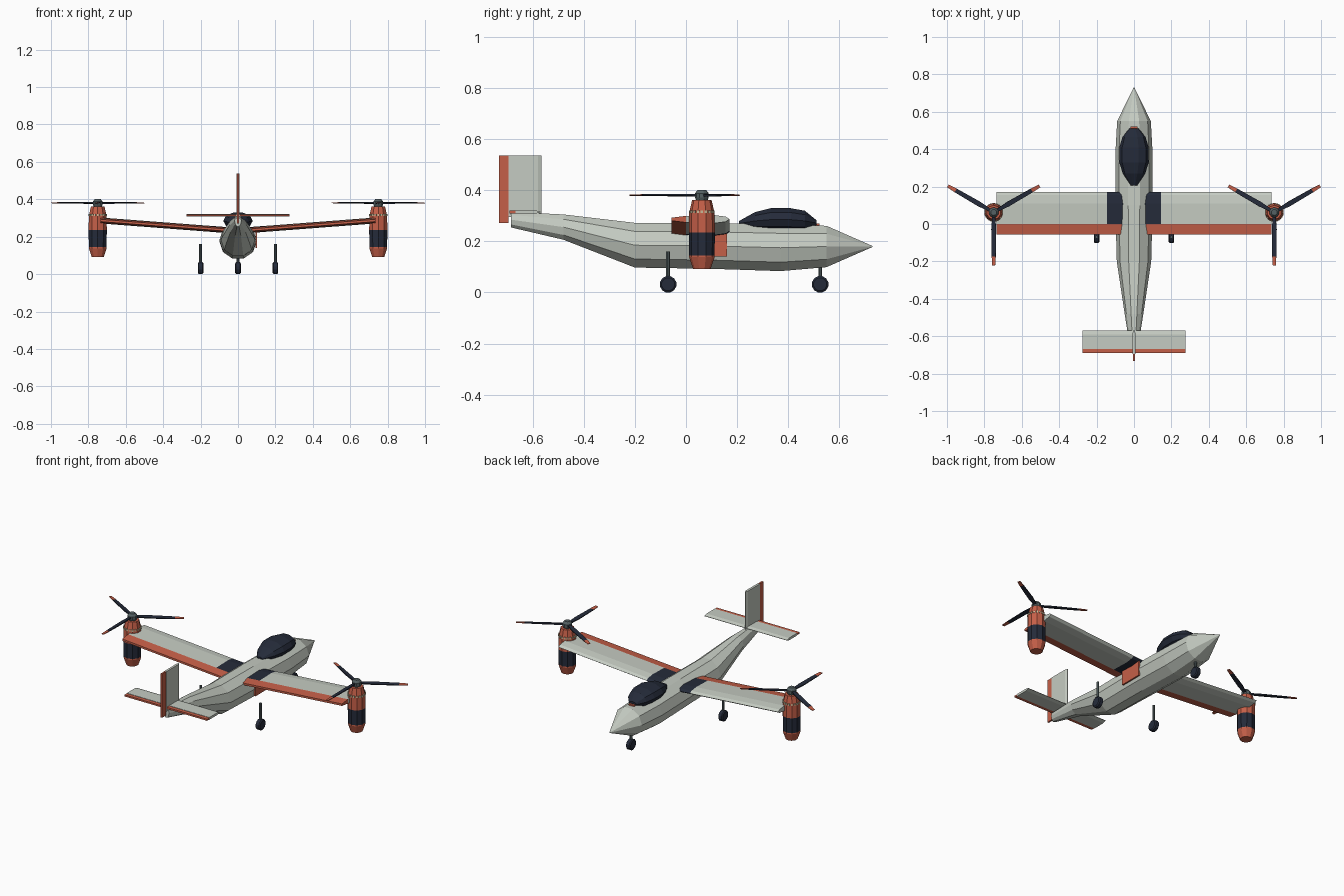
import bpy, bmesh, math
from mathutils import Matrix, Vector

if "Cube" in bpy.data.objects:
    bpy.data.objects.remove(bpy.data.objects["Cube"])


def material(name, rgb):
    m = bpy.data.materials.new(name)
    m.diffuse_color = (*rgb, 1)
    m.use_nodes = True
    m.node_tree.nodes["Principled BSDF"].inputs["Base Color"].default_value = m.diffuse_color
    return m


GREY = material("pale grey", (0.56, 0.60, 0.54))
RED = material("brick red", (0.56, 0.115, 0.065))
NAVY = material("dark navy", (0.018, 0.024, 0.042))
STEEL = material("steel grey", (0.09, 0.12, 0.125))
TAN = material("tan", (0.58, 0.50, 0.32))


def finish(name, bm, mats, rule=None):
    """Turn a bmesh into an object; rule(face centre) picks the material."""
    bmesh.ops.recalc_face_normals(bm, faces=bm.faces[:])
    if rule:
        for f in bm.faces:
            f.material_index = rule(f.calc_center_median())
    me = bpy.data.meshes.new(name)
    bm.to_mesh(me)
    bm.free()
    for m in mats:
        me.materials.append(m)
    ob = bpy.data.objects.new(name, me)
    bpy.context.collection.objects.link(ob)
    return ob


def loft(name, rings, mats, rule=None):
    """Skin a list of equal-length point rings and cap both ends."""
    bm = bmesh.new()
    rows = [[bm.verts.new(p) for p in r] for r in rings]
    n = len(rows[0])
    for a, b in zip(rows, rows[1:]):
        for i in range(n):
            j = (i + 1) % n
            bm.faces.new((a[i], a[j], b[j], b[i]))
    bm.faces.new(rows[0])
    bm.faces.new(rows[-1])
    return finish(name, bm, mats, rule)


def circle(n, off=0.0):
    return [(math.cos(off + math.tau * i / n), math.sin(off + math.tau * i / n)) for i in range(n)]


def body(name, stations, n, mat):
    """Loft along y from (y, centre z, half width, half height)."""
    return loft(name, [[(c * rx, y, zc + s * rz) for c, s in circle(n)]
                       for y, zc, rx, rz in stations], [mat])


def lathe(name, x, y, profile, n, mats, rule=None):
    """Upright turned part from (radius, z) pairs."""
    return loft(name, [[(x + c * r, y + s * r, z) for c, s in circle(n, math.pi / n)]
                       for r, z in profile], mats, rule)


def box(name, lo, hi, mat):
    rings = [[(x, lo[1], lo[2]), (x, hi[1], lo[2]), (x, hi[1], hi[2]), (x, lo[1], hi[2])]
             for x in (lo[0], hi[0])]
    return loft(name, rings, [mat])


# Fuselage and canopy
body("fuselage", [(-0.685, 0.285, 0.018, 0.032), (-0.48, 0.256, 0.05, 0.052),
                  (-0.2, 0.185, 0.092, 0.092), (0.1, 0.182, 0.1, 0.094),
                  (0.37, 0.175, 0.1, 0.096), (0.55, 0.18, 0.09, 0.085),
                  (0.73, 0.18, 0.002, 0.002)], 10, GREY)
body("canopy", [(0.207, 0.27, 0.018, 0.01), (0.27, 0.28, 0.06, 0.036),
                (0.33, 0.285, 0.079, 0.047), (0.41, 0.285, 0.078, 0.047),
                (0.465, 0.28, 0.062, 0.042), (0.51, 0.272, 0.025, 0.012)], 10, NAVY)
box("canopy_front_trim", (-0.018, 0.505, 0.262), (0.018, 0.522, 0.27), RED)

# Side door: thin plate lying on the right flank
box("side_door", (0.093, 0.02, 0.14), (0.102, 0.16, 0.23), RED)

# Wings: airfoil with red trailing strip and navy root panel
AIRFOIL = [(-0.056, -0.006), (0.0, -0.013), (0.11, -0.016), (0.155, -0.01), (0.17, 0.0),
           (0.155, 0.01), (0.11, 0.016), (0.0, 0.013), (-0.056, 0.006)]


def wing_rule(c):
    if c.y < 0.0:
        return 1
    return 2 if abs(c.x) < 0.145 and abs(c.x) > 0.01 else 0


for side, word in ((-1, "left"), (1, "right")):
    def wing_section(x):
        return [(side * x, y, 0.231 + 0.076 * x + dz) for y, dz in AIRFOIL]

    bm = bmesh.new()
    rows = [[bm.verts.new(p) for p in wing_section(x)] for x in (0.0, 0.145, 0.735)]
    n = len(AIRFOIL)
    for a, b in zip(rows, rows[1:]):
        for i in range(n):
            j = (i + 1) % n
            bm.faces.new((a[i], a[j], b[j], b[i]))
    for r in (rows[0], rows[-1]):           # end caps split at the strip hinge
        bm.faces.new((r[0], r[1], r[7], r[8]))
        bm.faces.new(r[1:8])
    finish(word + "_wing", bm, [GREY, RED, NAVY], wing_rule)

    # Engine nacelle with a navy band
    X, Y = side * 0.75, 0.062
    lathe(word + "_nacelle", X, Y,
          [(0.034, 0.092), (0.05, 0.138), (0.05, 0.145), (0.051, 0.235), (0.05, 0.31), (0.038, 0.362)],
          10, [RED, NAVY], lambda c: 1 if 0.15 < c.z < 0.23 else 0)

    # Ring of small vents
    bm = bmesh.new()
    for k in range(20):
        a = math.tau * k / 20
        m = (Matrix.Translation((X, Y, 0.316)) @ Matrix.Rotation(a, 4, 'Z')
             @ Matrix.Translation((0.0475, 0, 0)) @ Matrix.Diagonal((0.006, 0.009, 0.011, 1)))
        bmesh.ops.create_cube(bm, size=1, matrix=m)
    finish(word + "_nacelle_vents", bm, [TAN])

    # Rotor hub and three blades with red tips
    lathe(word + "_rotor_hub", X, Y, [(0.02, 0.355), (0.027, 0.372), (0.027, 0.388), (0.016, 0.402)],
          10, [STEEL])
    for k in range(3):
        turn = (Matrix.Translation((X, Y, 0.381)) @ Matrix.Rotation(math.radians(30 + 120 * k), 4, 'Z')
                @ Matrix.Rotation(math.radians(8), 4, 'X'))
        rings = []
        for r, w, t in ((0.015, 0.007, 0.004), (0.09, 0.013, 0.003),
                        (0.235, 0.011, 0.002), (0.283, 0.008, 0.0015)):
            rings.append([turn @ Vector((r, a * w, b * t)) for a, b in
                          ((-1, -1), (1, -1), (1, 1), (-1, 1))])
        loft(f"{word}_rotor_blade_{k + 1}", rings, [NAVY, RED],
             lambda c: 1 if math.hypot(c.x - X, c.y - Y) > 0.24 else 0)


# Tail fin, rudder, tailplane and elevator
FIN = [(-0.695, 0.007), (-0.58, 0.007), (-0.565, 0.001), (-0.565, -0.001), (-0.58, -0.007), (-0.695, -0.007)]
loft("tail_fin", [[(x, y, z) for y, x in FIN] for z in (0.295, 0.537)], [GREY])
box("rudder", (-0.005, -0.732, 0.272), (0.005, -0.695, 0.537), RED)
PLANE = [(-0.668, 0.007), (-0.59, 0.007), (-0.57, 0.001), (-0.57, -0.001), (-0.59, -0.007), (-0.668, -0.007)]
loft("tailplane", [[(x, y, 0.315 + z) for y, z in PLANE] for x in (-0.276, 0.276)], [GREY])
box("elevator", (-0.276, -0.69, 0.310), (0.276, -0.668, 0.320), RED)


# Landing gear: strut and wheel
def gear(name, x, y, top):
    lathe(name + "_strut", x, y, [(0.008, 0.035), (0.008, top)], 8, [STEEL])
    rings = [[(x + dx, y + c * r, 0.032 + s * r) for c, s in circle(12, math.pi / 12)]
             for dx, r in ((-0.015, 0.026), (-0.01, 0.033), (0.01, 0.033), (0.015, 0.026))]
    loft(name + "_wheel", rings, [NAVY])


gear("nose_gear", 0.0, 0.525, 0.13)
gear("left_gear", -0.2, -0.07, 0.16)
gear("right_gear", 0.2, -0.07, 0.16)
